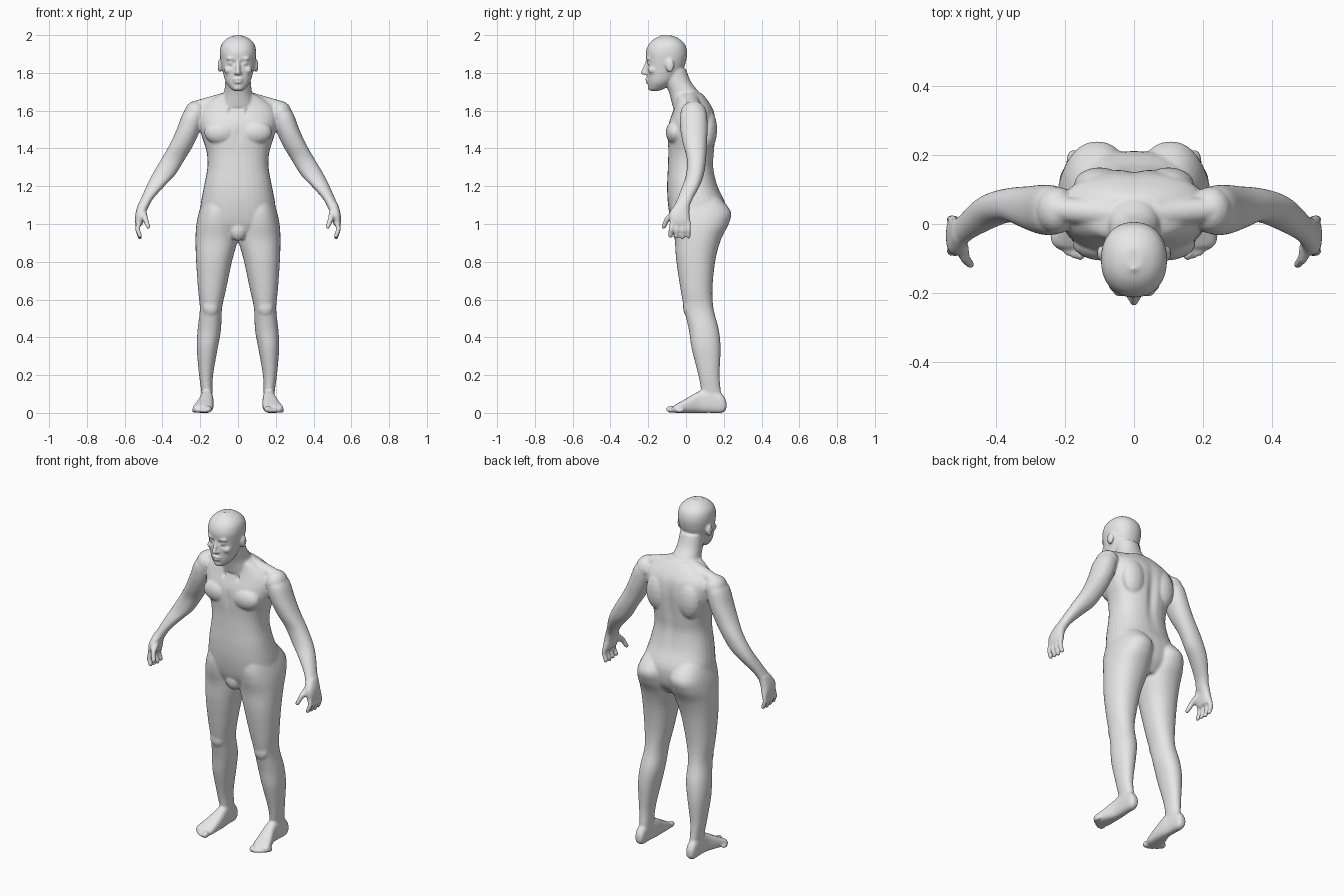
import bpy
import bmesh
import math
from mathutils import Matrix, Vector

default_cube = bpy.data.objects.get("Cube")
if default_cube:
    bpy.data.objects.remove(default_cube, do_unlink=True)

SIDES = (1, -1)
bm = bmesh.new()


def catmull(rows, steps=4):
    """Fill in smooth intermediate rows between the given ones."""
    result = []
    last = len(rows) - 1
    for i in range(last):
        before, start, end, after = (
            rows[max(i - 1, 0)], rows[i], rows[i + 1], rows[min(i + 2, last)])
        for step in range(steps):
            t = step / steps
            result.append([
                b + (t * (c - a) + t * t * (2 * a - 5 * b + 4 * c - d)
                     + t ** 3 * (3 * (b - c) + d - a)) / 2
                for a, b, c, d in zip(before, start, end, after)])
    result.append(rows[last])
    return result


def bridge(rings):
    """Closed skin over a stack of rings of points."""
    rings = [[bm.verts.new(point) for point in ring] for ring in rings]
    for lower, upper in zip(rings, rings[1:]):
        for k in range(len(lower)):
            bm.faces.new((lower[k - 1], lower[k], upper[k], upper[k - 1]))
    bm.faces.new(rings[0])
    bm.faces.new(rings[-1])


def loft(rows, side=1, power=2.2, along_y=False, segments=32):
    """Closed skin over rows of (position, x min, x max, depth min, depth max)."""
    rings = []
    for position, u_min, u_max, v_min, v_max in catmull(rows):
        ring = []
        for k in range(segments):
            angle = math.tau * k / segments
            c, s = math.cos(angle), math.sin(angle)
            c = math.copysign(abs(c) ** (2 / power), c)
            s = math.copysign(abs(s) ** (2 / power), s)
            u = side * ((u_min + u_max) + (u_max - u_min) * c) / 2
            v = ((v_min + v_max) + (v_max - v_min) * s) / 2
            ring.append((u, position, v) if along_y else (u, v, position))
        rings.append(ring)
    bridge(rings)


def centred(rows):
    """Turn (z, half width, front, back) rows into loft rows."""
    return [(z, -half, half, front, back) for z, half, front, back in rows]


def capsule(matrix, length, start_radius, end_radius, segments=16, bands=5):
    """Round-ended tapered bar along the local z axis."""
    profile = []
    for base, radius, first in ((0, start_radius, -math.pi / 2), (length, end_radius, 0)):
        for k in range(bands):
            tilt = first + math.pi / 2 * (k + .5) / bands
            profile.append((radius * math.cos(tilt), base + radius * math.sin(tilt)))
    turns = [math.tau * k / segments for k in range(segments)]
    bridge([[matrix @ Vector((r * math.cos(a), r * math.sin(a), z)) for a in turns]
            for r, z in profile])


def ball(centre, radii, side=1):
    x, y, z = centre
    capsule(Matrix.Translation((side * x, y, z)) @ Matrix.Diagonal((*radii, 1)), 0, 1, 1)


def strand(start, start_radius, end, end_radius, side=1):
    start, end = (Vector((side * x, y, z)) for x, y, z in (start, end))
    turn = (end - start).to_track_quat("Z", "Y").to_matrix().to_4x4()
    capsule(Matrix.Translation(start) @ turn, (end - start).length, start_radius, end_radius)


# Torso, neck and head
loft(centred([
    (.93, .12, -.04, .15), (1, .2, -.075, .2), (1.1, .198, -.095, .21),
    (1.2, .18, -.1, .168), (1.3, .162, -.096, .146), (1.38, .166, -.094, .15),
    (1.46, .19, -.097, .156), (1.53, .208, -.092, .158), (1.6, .205, -.068, .147),
    (1.655, .15, -.055, .115), (1.69, .085, -.06, .085)]), power=2.4)
loft(centred([
    (1.62, .1, -.07, .11), (1.69, .076, -.088, .075),
    (1.75, .068, -.11, .028), (1.82, .066, -.12, 0)]))
loft(centred([
    (1.705, .025, -.19, -.14), (1.72, .042, -.198, -.11), (1.75, .064, -.203, -.07),
    (1.79, .077, -.206, -.035), (1.83, .086, -.208, -.01), (1.87, .093, -.21, .002),
    (1.91, .096, -.213, .006), (1.95, .088, -.198, -.005), (1.98, .062, -.168, -.035),
    (1.997, .026, -.13, -.07)]))

# Face on the centre line: nose, lips, chin, and the small knob on the crown
strand((0, -.208, 1.855), .008, (0, -.226, 1.802), .013)
ball((0, -.207, 1.766), (.026, .011, .007))
ball((0, -.205, 1.752), (.022, .011, .007))
ball((0, -.188, 1.722), (.026, .015, .017))
ball((0, -.13, 1.997), (.007, .007, .006))
# Groin
ball((0, -.035, .97), (.05, .04, .06))

leg = [
    (1.16, .02, .175, -.06, .16), (1.07, .005, .205, -.08, .236),
    (1, 0, .22, -.076, .226), (.92, 0, .225, -.06, .186),
    (.81, .03, .222, -.052, .156), (.66, .062, .212, -.03, .14),
    (.55, .085, .202, -.01, .146), (.44, .09, .214, .015, .174),
    (.34, .108, .218, .03, .183), (.2, .132, .206, .065, .178),
    (.11, .136, .194, .08, .185), (.05, .136, .194, .075, .19)]
foot = [
    (.214, .15, .185, .02, .06), (.19, .14, .195, 0, .1), (.13, .136, .196, 0, .13),
    (.07, .13, .2, 0, .115), (0, .13, .224, 0, .075), (-.05, .135, .24, 0, .047),
    (-.07, .145, .225, .003, .035)]
arm = [
    (1.62, .19, .265, 0, .09), (1.58, .18, .295, -.03, .11), (1.5, .2, .325, -.03, .114),
    (1.42, .235, .362, -.015, .11), (1.34, .283, .408, .005, .106),
    (1.26, .333, .455, 0, .094), (1.2, .39, .485, -.02, .072),
    (1.13, .452, .516, -.047, .034), (1.08, .478, .538, -.07, .014)]
palm = [
    (1.11, .47, .528, -.055, .02), (1.06, .488, .542, -.087, .018),
    (1.02, .498, .546, -.088, .022), (.995, .506, .542, -.083, .02)]

for side in SIDES:
    loft(leg, side)
    loft(foot, side, power=2.6, along_y=True)
    loft(arm, side)
    loft(palm, side, power=2.5)

    # Toes, largest on the inside
    for toe in range(5):
        size = .019 if toe == 0 else .013
        ball((.156 + .019 * toe, -.082 + .003 * toe * toe, size), (size * .9, .024, size), side)

    # Fingers, curling slightly inward, and thumb
    for finger in range(4):
        y = -.072 + .028 * finger
        knuckle = (.532, y * 1.1, .97)
        tip = (.519, y * 1.15, .93 + .004 * abs(finger - 2))
        strand((.526, y, 1.01), .0145, knuckle, .013, side)
        strand(knuckle, .013, tip, .012, side)
    thumb_joint = (.49, -.1, 1.025)
    strand((.502, -.06, 1.055), .021, thumb_joint, .015, side)
    strand(thumb_joint, .015, (.475, -.118, .985), .012, side)

    # Shoulder, trapezius, chest, shoulder blade and kneecap
    ball((.225, .04, 1.585), (.06, .07, .066), side)
    strand((.06, .03, 1.655), .045, (.23, .043, 1.616), .035, side)
    ball((.09, -.057, 1.485), (.09, .05, .065), side)
    ball((.1, .115, 1.5), (.075, .05, .11), side)
    ball((.145, .01, .56), (.042, .026, .05), side)

    # Ear, brow, eye, cheek and nostril
    ball((.096, -.085, 1.838), (.012, .023, .035), side)
    ball((.034, -.198, 1.876), (.03, .014, .009), side)
    ball((.036, -.192, 1.852), (.016, .015, .011), side)
    ball((.05, -.175, 1.815), (.025, .026, .022), side)
    ball((.013, -.213, 1.797), (.009, .01, .008), side)

# Fuse the parts into one skin
bmesh.ops.recalc_face_normals(bm, faces=bm.faces)
parts_mesh = bpy.data.meshes.new("body_parts")
bm.to_mesh(parts_mesh)
bm.free()
body = bpy.data.objects.new("body", parts_mesh)
bpy.context.collection.objects.link(body)

remesh = body.modifiers.new("fuse", "REMESH")
remesh.mode = "VOXEL"
remesh.voxel_size = .0065
relax = body.modifiers.new("relax", "SMOOTH")
relax.factor = .5
relax.iterations = 5
depsgraph = bpy.context.evaluated_depsgraph_get()
skin_mesh = bpy.data.meshes.new_from_object(body.evaluated_get(depsgraph))
body.modifiers.clear()
body.data = skin_mesh
bpy.data.meshes.remove(parts_mesh)

# Soft dents pressed in on both sides: centre, reach, push along y
dents = [
    ((.019, -.205, 1.853), (.011, .03, .012), .008),    # eye corner
    ((.038, -.2, 1.834), (.018, .03, .008), .005),      # under the eye
    ((0, -.215, 1.759), (.024, .02, .004), .005),       # mouth
    ((.046, -.07, 1.597), (.006, .05, .014), .014),     # collar notch
    ((0, -.1, 1.47), (.015, .04, .05), .005),           # breastbone
    ((0, .16, 1.42), (.025, .05, .15), -.012),          # spine
]
bm = bmesh.new()
bm.from_mesh(skin_mesh)
for vertex in bm.verts:
    x, y, z = vertex.co
    if z < 1:
        continue
    for (cx, cy, cz), (rx, ry, rz), push in dents:
        distance = ((abs(x) - cx) / rx) ** 2 + ((y - cy) / ry) ** 2 + ((z - cz) / rz) ** 2
        if distance < 9:
            vertex.co.y += push * math.exp(-distance)
for face in bm.faces:
    face.smooth = True
bm.to_mesh(skin_mesh)
bm.free()

# Plain grey skin
skin = bpy.data.materials.new("grey_skin")
skin.use_nodes = True
grey = (.8, .8, .8, 1)
skin.diffuse_color = grey
skin.node_tree.nodes["Principled BSDF"].inputs["Base Color"].default_value = grey
skin_mesh.materials.clear()
skin_mesh.materials.append(skin)
